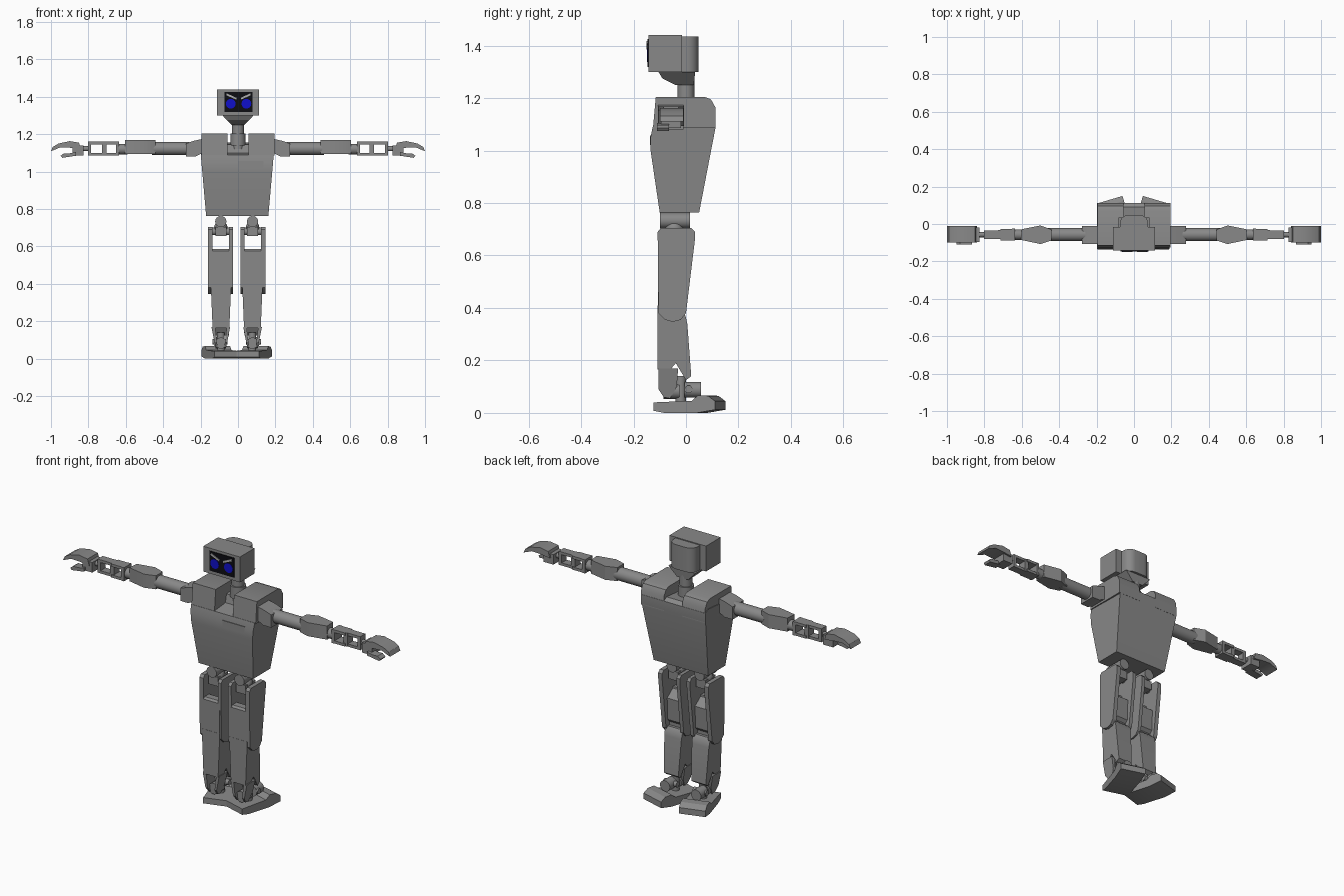
import bpy, bmesh, math
from mathutils import Vector

if "Cube" in bpy.data.objects:
    bpy.data.objects.remove(bpy.data.objects["Cube"])


def material(name, r, g, b):
    m = bpy.data.materials.new(name)
    m.diffuse_color = (r, g, b, 1)
    m.use_nodes = True
    m.node_tree.nodes["Principled BSDF"].inputs["Base Color"].default_value = m.diffuse_color
    return m


GREY = material("grey shell", 0.25, 0.25, 0.25)
BLACK = material("black screen", 0.004, 0.004, 0.006)
BLUE = material("blue eye", 0.005, 0.005, 0.6)
PALE = material("pale brow", 0.45, 0.45, 0.45)


def prism(name, pts, axis, a, b, mat=GREY, mirror=False, warp=None, shift=0.0):
    """Extrude a 2D outline along an axis; warp reshapes each point."""
    def place(p, d):
        v = {'x': (d, p[0], p[1]), 'y': (p[0], d, p[1]), 'z': (p[0], p[1], d)}[axis]
        return Vector(warp(*v) if warp else v)
    bm = bmesh.new()
    lo = [bm.verts.new(place(p, a)) for p in pts]
    hi = [bm.verts.new(place(p, b)) for p in pts]
    bm.faces.new(lo)
    bm.faces.new(hi)
    n = len(pts)
    for i in range(n):
        j = (i + 1) % n
        bm.faces.new((lo[i], lo[j], hi[j], hi[i]))
    bmesh.ops.recalc_face_normals(bm, faces=bm.faces)
    for f in bm.faces:
        f.smooth = True
    for e in bm.edges:
        e.smooth = e.calc_face_angle(0) < math.radians(31)
    me = bpy.data.meshes.new(name)
    bm.to_mesh(me)
    bm.free()
    me.materials.append(mat)
    ob = bpy.data.objects.new(name, me)
    bpy.context.collection.objects.link(ob)
    ob.location.x = shift
    if mirror:
        ob.modifiers.new("mirror", 'MIRROR').use_mirror_merge = False
    return ob


def rect(u0, u1, v0, v1):
    return [(u0, v0), (u1, v0), (u1, v1), (u0, v1)]


def circle(u, v, r, n=24):
    return [(u + r * math.cos(t * math.tau / n), v + r * math.sin(t * math.tau / n)) for t in range(n)]


def box(name, x0, x1, y0, y1, z0, z1, **kw):
    return prism(name, rect(x0, x1, y0, y1), 'z', z0, z1, **kw)


def ball(name, c, r, shift=0.0):
    bm = bmesh.new()
    bmesh.ops.create_uvsphere(bm, u_segments=20, v_segments=12, radius=r)
    bmesh.ops.translate(bm, verts=bm.verts, vec=c)
    for f in bm.faces:
        f.smooth = True
    me = bpy.data.meshes.new(name)
    bm.to_mesh(me)
    bm.free()
    me.materials.append(GREY)
    ob = bpy.data.objects.new(name, me)
    ob.location.x = shift
    bpy.context.collection.objects.link(ob)
    ob.modifiers.new("mirror", 'MIRROR').use_mirror_merge = False


# --- Head: wide front box, rounded rear, tapered jaw, neck ---
box("head_front", -0.112, 0.112, -0.143, -0.015, 1.30, 1.44)
rear = [(0.075, -0.02)] + [(0.03 + 0.045 * math.cos(t), 0.005 + 0.043 * math.sin(t))
                           for t in [k * math.pi / 12 for k in range(7)]]
prism("head_rear", rear + [(-x, y) for x, y in reversed(rear)], 'z', 1.30, 1.435)
prism("jaw", [(-0.105, 1.30), (-0.09, 1.275), (-0.04, 1.25), (0.03, 1.25), (0.035, 1.30)], 'x', -1, 1,
      warp=lambda x, y, z: (x * (0.035 + (z - 1.25) * 0.95), y, z))
prism("neck", circle(0, 0.0, 0.032), 'z', 1.12, 1.30)
prism("neck_collar", circle(0, 0.0, 0.04), 'z', 1.14, 1.205)

# Face screen with eyes and slanted brows
prism("screen", rect(-0.072, 0.078, 1.318, 1.426), 'y', -0.147, -0.141, BLACK)
for s, side in ((-1, "left"), (1, "right")):
    prism("eye_" + side, circle(0.003 + s * 0.042, 1.363, 0.026), 'y', -0.149, -0.146, BLUE)
    brow = [(0.012, 1.385), (0.065, 1.408), (0.063, 1.418), (0.012, 1.395)]
    prism("brow_" + side, [(0.003 + s * x, z) for x, z in brow], 'y', -0.151, -0.146, PALE)


# --- Torso: side profile tapering to the waist, shoulder pods on top ---
def torso_taper(x, y, z):
    return (x * (0.166 + 0.029 * min(1, max(0, (z - 0.76) / 0.33))) - 0.004, y, z)


prism("torso", [(-0.10, 0.763), (-0.135, 1.00), (-0.135, 1.05), (-0.127, 1.09), (-0.03, 1.10), (-0.02, 1.145),
                (0.09, 1.155), (0.113, 1.14), (0.113, 1.09), (0.05, 0.763)], 'x', -1, 1, warp=torso_taper)
prism("shoulder_pod", [(-0.126, 1.085), (-0.115, 1.205), (0.07, 1.205), (0.095, 1.195), (0.112, 1.165),
                       (0.113, 1.085)], 'x', 0.056, 0.196, mirror=True)
prism("chest_plate", rect(0.0, 0.135, 1.022, 1.058), 'y', -0.137, -0.13)

# --- Arms held straight out ---
AY, AZ = -0.057, 1.123
prism("shoulder_block", [(0.19, 1.10), (0.19, 1.175), (0.235, 1.165), (0.278, 1.15), (0.278, 1.08), (0.23, 1.08)],
      'y', -0.107, -0.01, mirror=True)
prism("upper_arm", circle(AY, AZ, 0.035), 'x', 0.26, 0.46, mirror=True)
prism("forearm", [(0.44, -0.03), (0.50, -0.008), (0.60, -0.028), (0.605, -0.085), (0.50, -0.107), (0.44, -0.088)],
      'z', 1.093, 1.168, mirror=True)
prism("wrist_tube", circle(AY, AZ - 0.003, 0.028), 'x', 0.59, 0.65, mirror=True)
# Open wrist brackets: top and bottom straps with webs between
for i, (x0, x1, w) in enumerate(((0.64, 0.715, 0.03), (0.705, 0.80, 0.022))):
    for z0, z1, part in ((1.145, 1.16, "top"), (1.085, 1.10, "bottom")):
        box(f"bracket_{i}_{part}", x0, x1, AY - w, AY + w, z0, z1, mirror=True)
for i, (x0, x1, w) in enumerate(((0.635, 0.652, 0.032), (0.702, 0.727, 0.024), (0.785, 0.803, 0.022))):
    box(f"bracket_web_{i}", x0, x1, AY - w, AY + w, 1.085, 1.16, mirror=True)
prism("hand_pivot", circle(AY, AZ, 0.014), 'x', 0.80, 0.85, mirror=True)
box("palm", 0.825, 0.885, -0.095, -0.02, 1.085, 1.14, mirror=True)
prism("fingers", [(0.84, 1.12), (0.85, 1.155), (0.90, 1.163), (0.96, 1.15), (0.99, 1.132), (1.0, 1.11),
                  (0.985, 1.115), (0.95, 1.13), (0.90, 1.128)], 'y', -0.10, -0.01, mirror=True)
prism("thumb", [(0.865, 1.085), (0.865, 1.105), (0.90, 1.098), (0.93, 1.098), (0.948, 1.085), (0.94, 1.074)],
      'y', -0.11, -0.065, mirror=True)

# --- Hips ---
LEG = dict(mirror=True, shift=-0.007)
prism("hip_roller", circle(0.085, 0.733, 0.03), 'y', -0.10, 0.015, **LEG)
ball("hip_ball", (0.085, -0.045, 0.70), 0.036, shift=-0.007)
box("hip_block", 0.055, 0.113, -0.085, 0.0, 0.655, 0.705, **LEG)
prism("hip_axle", circle(-0.045, 0.68, 0.02), 'x', 0.03, 0.145, **LEG)

# --- Thigh side plates, thigh core, shin and calf ---
plate = [(-0.108, 0.69), (-0.095, 0.705), (0.02, 0.705), (0.034, 0.69), (0.034, 0.66), (0.0, 0.38),
         (-0.02, 0.355), (-0.05, 0.347), (-0.08, 0.355), (-0.105, 0.38)]
prism("thigh_plate_outer", plate, 'x', 0.129, 0.153, **LEG)
prism("thigh_plate_inner", plate, 'x', 0.021, 0.041, **LEG)
prism("thigh_front", [(-0.107, 0.41), (-0.107, 0.575), (-0.097, 0.585), (-0.06, 0.585), (-0.03, 0.41)],
      'x', 0.03, 0.14, **LEG)
prism("thigh_core", [(-0.07, 0.585), (-0.01, 0.54), (-0.015, 0.42), (-0.07, 0.36)], 'x', 0.04, 0.13, **LEG)


def shin_taper(x, y, z):
    return (0.084 + x * (0.045 + 0.01 * (z - 0.17) / 0.24), y, z)


prism("shin_front", [(-0.108, 0.41), (-0.03, 0.41), (-0.03, 0.20), (-0.06, 0.165), (-0.108, 0.165)],
      'x', -1, 1, warp=shin_taper, **LEG)
prism("calf", [(-0.04, 0.385), (-0.015, 0.385), (-0.002, 0.37), (0.005, 0.34), (0.02, 0.14), (0.0, 0.125),
               (-0.045, 0.20)], 'x', -1, 1, warp=shin_taper, **LEG)

# --- Ankles: side straps, tilted links, rollers ---
for i, (x0, x1) in enumerate(((0.115, 0.135), (0.035, 0.053))):
    mid = 0.084
    prism(f"ankle_strap_{i}", [(-0.105, 0.17), (-0.03, 0.17), (-0.035, 0.10), (-0.06, 0.055), (-0.085, 0.06),
                               (-0.105, 0.09)], 'x', x0, x1,
          warp=lambda x, y, z: (mid + (x - mid) * (0.55 + 0.45 * (z - 0.055) / 0.115), y, z), **LEG)
prism("ankle_roller_front", circle(0.084, 0.083, 0.03), 'y', -0.085, -0.025, **LEG)
prism("ankle_roller_rear", circle(0.095, 0.088, 0.03), 'y', -0.005, 0.058, **LEG)
prism("ankle_axle", circle(0.01, 0.09, 0.015), 'x', 0.05, 0.13, **LEG)
prism("ankle_post", circle(0.084, -0.02, 0.02), 'z', 0.04, 0.14, **LEG)

# --- Feet: splayed, raised at the rear ---
A = math.radians(16.5)


def splay(u, v, z):
    return (0.087 + u * math.cos(A) + v * math.sin(A), 0.013 - u * math.sin(A) + v * math.cos(A), z)


prism("foot", [(-0.122, 0.008), (-0.122, 0.04), (0.03, 0.046), (0.055, 0.067), (0.095, 0.065), (0.122, 0.045),
               (0.122, 0.012), (0.05, 0.0), (-0.08, 0.0)], 'x', -0.07, 0.07, warp=splay, **LEG)
